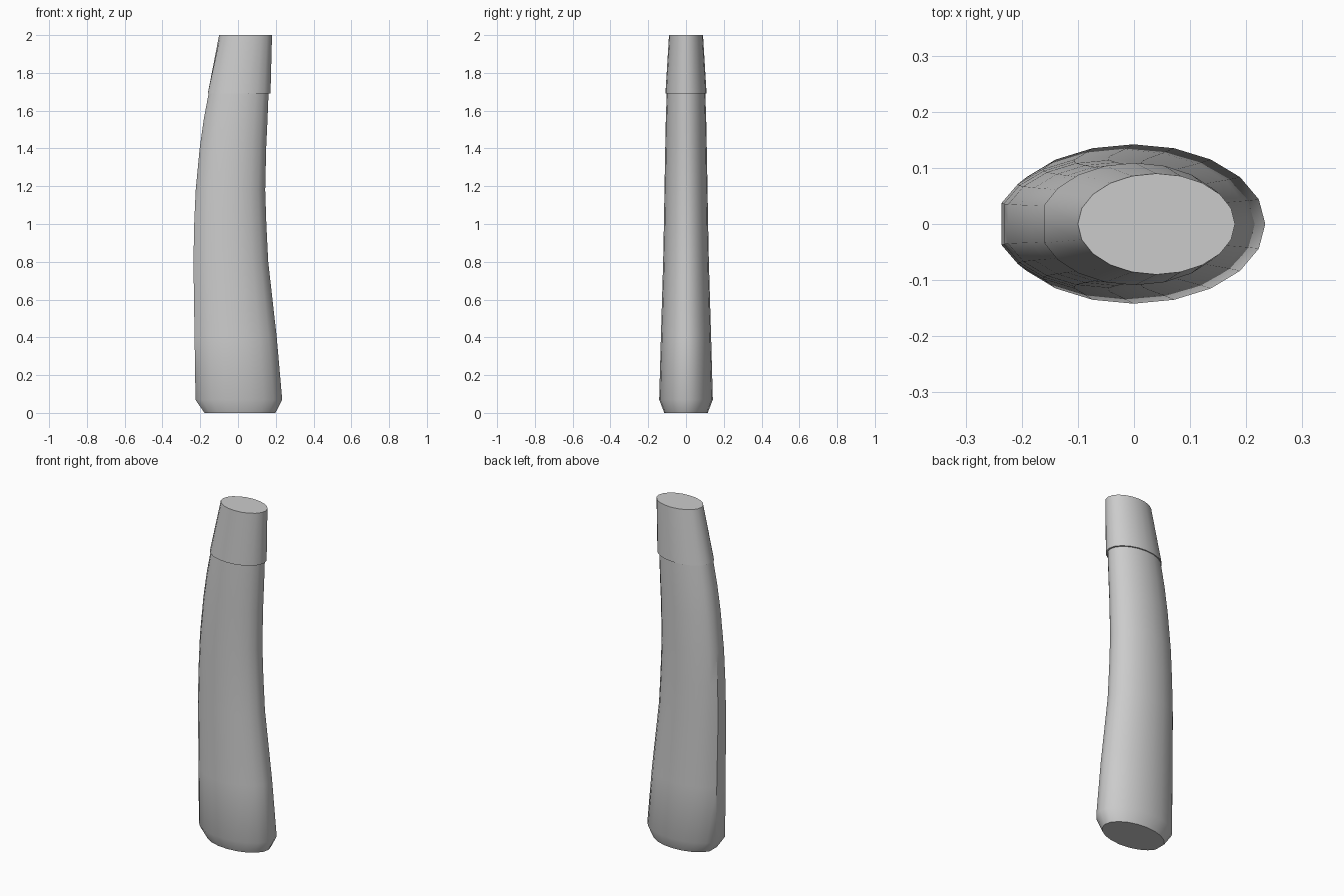
import bpy, bmesh, math

if "Cube" in bpy.data.objects:
    bpy.data.objects.remove(bpy.data.objects["Cube"])

SIDES = 20


def loft(name, rings):
    """Skin oval rings given as (z, left x, right x, half depth, flat back)."""
    bm = bmesh.new()
    loops = []
    for z, left, right, ry, flat in rings:
        k = math.cos(2 * math.pi / SIDES) if flat else 1.0
        rx = (right - left) / (1 + k)
        cx = right - rx
        loop = []
        for i in range(SIDES):
            a = 2 * math.pi * i / SIDES
            x = max(cx + rx * math.cos(a), left)
            loop.append(bm.verts.new((x, ry * math.sin(a), z)))
        loops.append(loop)
    for lo, hi in zip(loops, loops[1:]):
        for i in range(SIDES):
            j = (i + 1) % SIDES
            bm.faces.new((lo[i], lo[j], hi[j], hi[i]))
    bm.faces.new(loops[0][::-1])
    bm.faces.new(loops[-1])
    bmesh.ops.recalc_face_normals(bm, faces=bm.faces)
    mesh = bpy.data.meshes.new(name)
    bm.to_mesh(mesh)
    bm.free()
    obj = bpy.data.objects.new(name, mesh)
    bpy.context.collection.objects.link(obj)
    bpy.ops.object.select_all(action='DESELECT')
    obj.select_set(True)
    bpy.context.view_layer.objects.active = obj
    bpy.ops.object.shade_smooth_by_angle(angle=math.radians(40))
    return obj


# Curved grip with a chamfered butt and a flattened back edge
loft("grip", [
    (0.00, -0.178, 0.198, 0.115, True),
    (0.07, -0.225, 0.234, 0.142, True),
    (0.40, -0.230, 0.205, 0.133, True),
    (0.80, -0.236, 0.160, 0.121, True),
    (1.00, -0.232, 0.150, 0.117, True),
    (1.18, -0.224, 0.144, 0.114, True),
    (1.40, -0.203, 0.149, 0.110, True),
    (1.55, -0.182, 0.156, 0.107, True),
    (1.70, -0.154, 0.162, 0.102, True),
])

# Tapered collar, slightly wider than the grip it sits on
loft("collar", [
    (1.69, -0.160, 0.172, 0.109, True),
    (2.00, -0.100, 0.180, 0.090, False),
])
